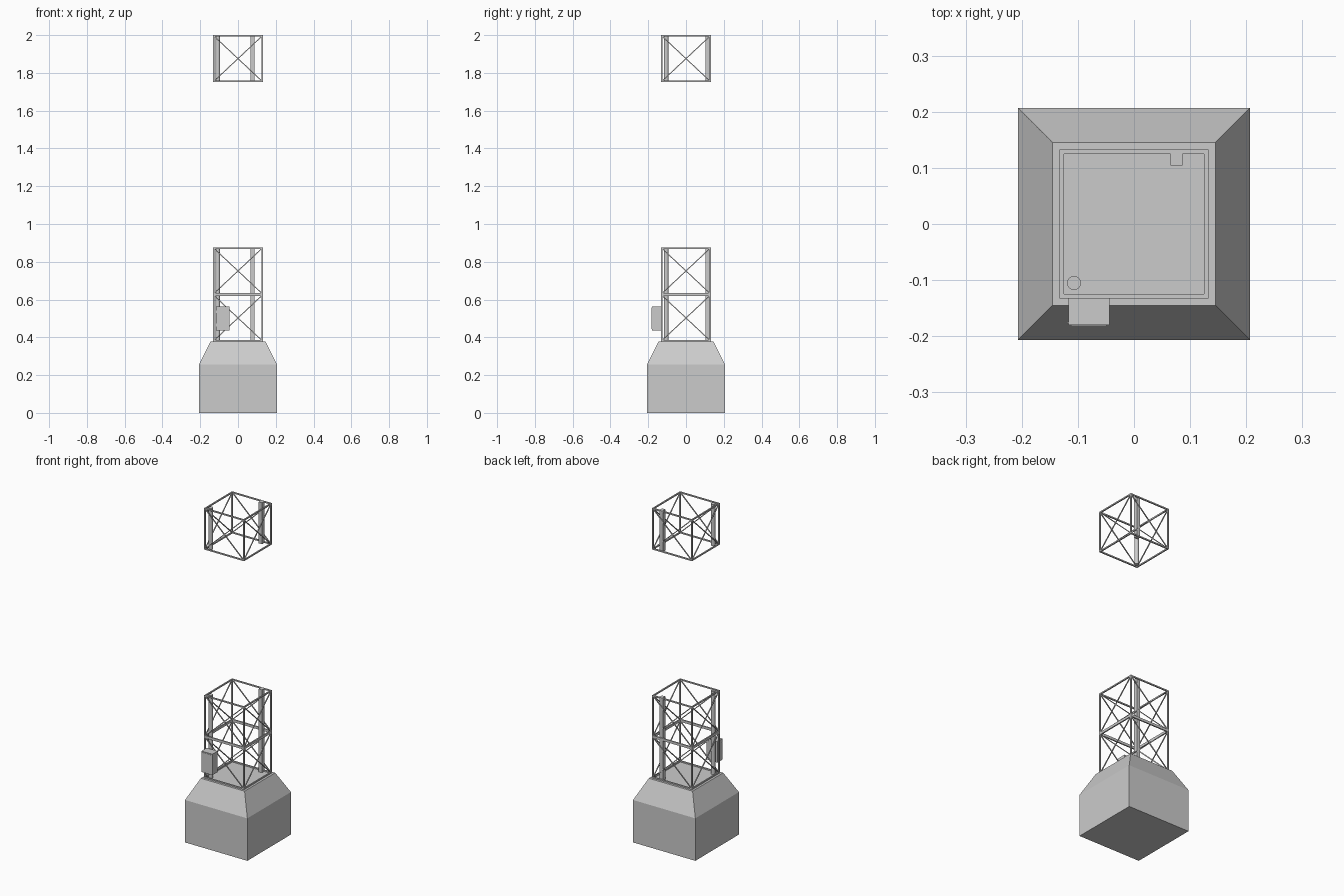
import bpy, bmesh
from mathutils import Vector

if "Cube" in bpy.data.objects:
    bpy.data.objects.remove(bpy.data.objects["Cube"])

HW = 0.1325     # tower half width
H = 0.249       # height of one tower section
T = 0.0075      # frame bar thickness
D = 0.005       # brace thickness


def finish(name, bm):
    bmesh.ops.recalc_face_normals(bm, faces=bm.faces)
    me = bpy.data.meshes.new(name)
    bm.to_mesh(me)
    bm.free()
    ob = bpy.data.objects.new(name, me)
    bpy.context.collection.objects.link(ob)
    return ob


def add_box(bm, lo, hi):
    lo, hi = Vector(lo), Vector(hi)
    verts = bmesh.ops.create_cube(bm, size=1)["verts"]
    for v in verts:
        v.co = Vector(((lo[i] + hi[i]) / 2 + v.co[i] * (hi[i] - lo[i])) for i in range(3))


def add_bar(bm, a, b, t):
    a, b = Vector(a), Vector(b)
    d = b - a
    rot = d.to_track_quat('Z', 'Y')
    for v in bmesh.ops.create_cube(bm, size=1)["verts"]:
        v.co = (a + b) / 2 + rot @ Vector((v.co.x * t, v.co.y * t, v.co.z * d.length))


def add_cylinder(bm, x, y, z0, z1, r, seg):
    for v in bmesh.ops.create_cone(bm, cap_ends=True, segments=seg, radius1=r,
                                   radius2=r, depth=z1 - z0)["verts"]:
        v.co += Vector((x, y, (z0 + z1) / 2))


# Concrete foundation: square block with tapered top
bm = bmesh.new()
rings = [[bm.verts.new((sx * w, sy * w, z)) for sx, sy in ((-1, -1), (1, -1), (1, 1), (-1, 1))]
         for w, z in ((0.207, 0), (0.207, 0.255), (0.1455, 0.378))]
for lower, upper in zip(rings, rings[1:]):
    for i in range(4):
        j = (i + 1) % 4
        bm.faces.new((lower[i], lower[j], upper[j], upper[i]))
bm.faces.new(rings[0][::-1])
bm.faces.new(rings[-1])
finish("foundation", bm)


def tower_section(label, z0):
    z1 = z0 + H
    c = HW - T / 2
    corners = [(-c, -c), (c, -c), (c, c), (-c, c)]
    # Corner legs and top and bottom rails
    bm = bmesh.new()
    for i, (x, y) in enumerate(corners):
        add_bar(bm, (x, y, z0), (x, y, z1), T)
        x2, y2 = corners[(i + 1) % 4]
        for z in (z0 + T / 2, z1 - T / 2):
            add_bar(bm, (x, y, z), (x2, y2, z), T)
    finish(label + "_frame", bm)
    # Crossed braces on the four sides
    bm = bmesh.new()
    for i, (x, y) in enumerate(corners):
        x2, y2 = corners[(i + 1) % 4]
        add_bar(bm, (x, y, z0 + T / 2), (x2, y2, z1 - T / 2), D)
        add_bar(bm, (x, y, z1 - T / 2), (x2, y2, z0 + T / 2), D)
    finish(label + "_braces", bm)
    # Round riser pipe and square cable duct
    bm = bmesh.new()
    add_cylinder(bm, -0.107, -0.105, z0, z1, 0.0125, 20)
    pipe = finish(label + "_pipe", bm)
    bpy.context.view_layer.objects.active = pipe
    pipe.select_set(True)
    bpy.ops.object.shade_smooth_by_angle()
    pipe.select_set(False)
    bm = bmesh.new()
    add_box(bm, (0.065, 0.104, z0), (0.0865, 0.1265, z1))
    finish(label + "_duct", bm)


for label, z in (("lower_section", 0.378), ("middle_section", 0.378 + H), ("top_section", 2 - H)):
    tower_section(label, z)

# Control cabinet with door and hinges on the front
bm = bmesh.new()
add_box(bm, (-0.117, -0.180, 0.437), (-0.044, -0.131, 0.563))
finish("control_cabinet", bm)
bm = bmesh.new()
add_box(bm, (-0.112, -0.182, 0.443), (-0.049, -0.179, 0.557))
finish("cabinet_door", bm)
bm = bmesh.new()
for z in (0.465, 0.535):
    add_cylinder(bm, -0.117, -0.176, z - 0.007, z + 0.007, 0.002, 8)
finish("cabinet_hinges", bm)
